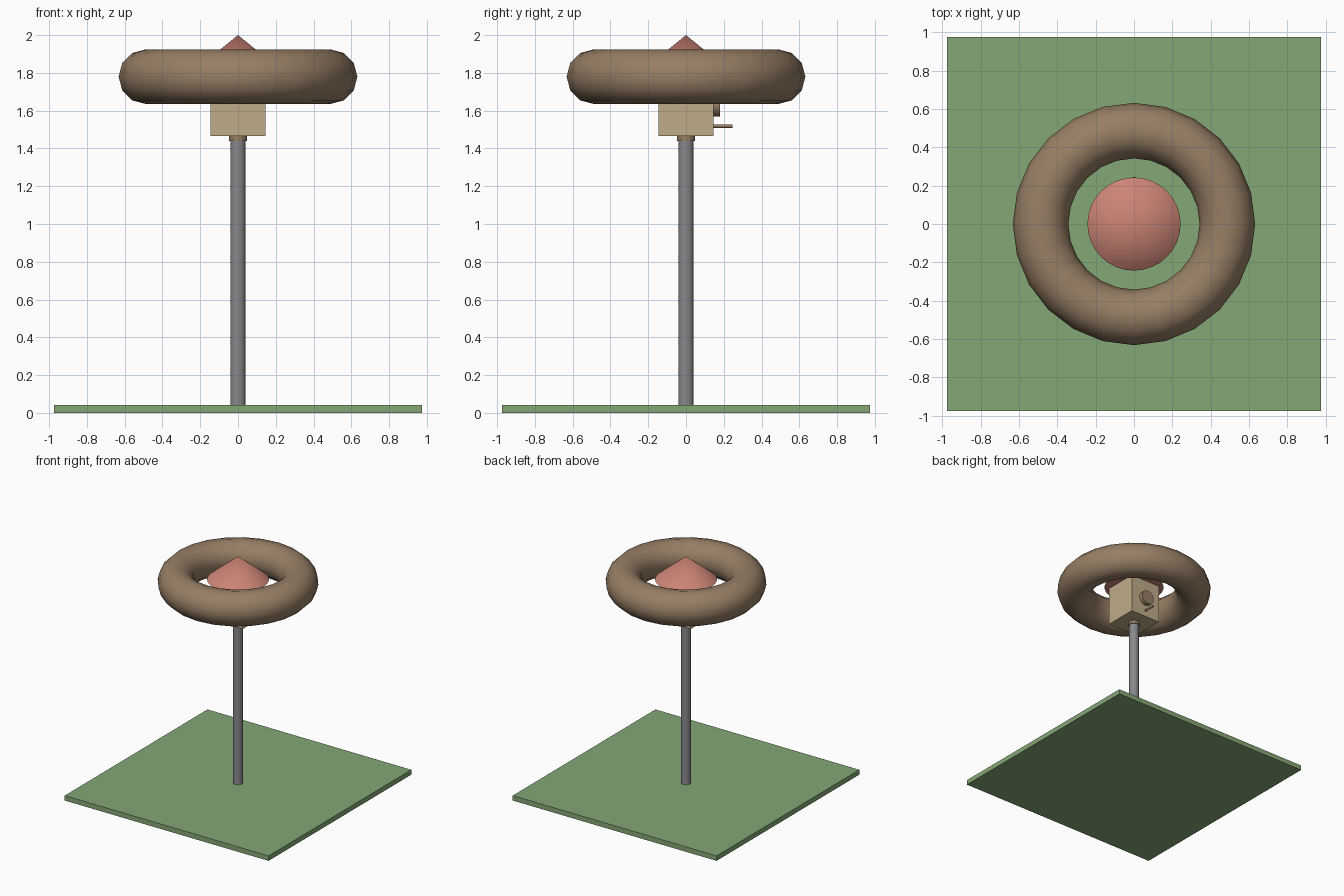
import bpy
from math import radians, pi

old = bpy.data.objects.get("Cube")
if old:
    bpy.data.objects.remove(old, do_unlink=True)


def material(name, rgb):
    mat = bpy.data.materials.new(name)
    mat.use_nodes = True
    mat.diffuse_color = (*rgb, 1)
    mat.node_tree.nodes["Principled BSDF"].inputs["Base Color"].default_value = (*rgb, 1)
    return mat


green = material("lawn green", (0.23, 0.39, 0.18))
grey = material("pole grey", (0.25, 0.25, 0.26))
tan = material("light wood", (0.52, 0.41, 0.25))
brown = material("dark wood", (0.31, 0.21, 0.13))
red = material("roof red", (0.60, 0.23, 0.18))


def finish(name, mat, smooth=True):
    obj = bpy.context.object
    obj.name = name
    obj.data.materials.append(mat)
    if smooth:
        bpy.ops.object.shade_smooth_by_angle(angle=radians(40))
    return obj


def box(name, mat, width, bottom, top):
    bpy.ops.mesh.primitive_cube_add(size=1, location=(0, 0, (bottom + top) / 2))
    bpy.context.object.scale = (width, width, top - bottom)
    bpy.ops.object.transform_apply(location=False, rotation=False, scale=True)
    return finish(name, mat, smooth=False)


def upright_cylinder(name, mat, radius, bottom, top):
    bpy.ops.mesh.primitive_cylinder_add(vertices=24, radius=radius, depth=top - bottom,
                                        location=(0, 0, (bottom + top) / 2))
    return finish(name, mat)


def back_cylinder(name, mat, radius, height, start, end):
    bpy.ops.mesh.primitive_cylinder_add(vertices=24, radius=radius, depth=end - start,
                                        location=(0, (start + end) / 2, height),
                                        rotation=(pi / 2, 0, 0))
    return finish(name, mat)


# Ground and post
box("ground_slab", green, 1.95, 0, 0.043)
upright_cylinder("post", grey, 0.04, 0.002, 1.445)
upright_cylinder("post_collar", brown, 0.047, 1.44, 1.47)

# House with its round entrance and perch on the back
box("house_box", tan, 0.29, 1.465, 1.805)
back_cylinder("entrance_ring", brown, 0.061, 1.63, 0.14, 0.18)
back_cylinder("perch", brown, 0.009, 1.518, 0.14, 0.245)

# Conical roof
bpy.ops.mesh.primitive_cone_add(vertices=32, radius1=0.243, radius2=0, depth=0.197,
                                location=(0, 0, 1.9015))
finish("roof", red)

# Floating ring around the house
bpy.ops.mesh.primitive_torus_add(major_segments=24, minor_segments=12, major_radius=0.487,
                                 minor_radius=0.145, location=(0, 0, 1.78))
ring = finish("outer_ring", brown, smooth=False)
ring.data.shade_smooth()
